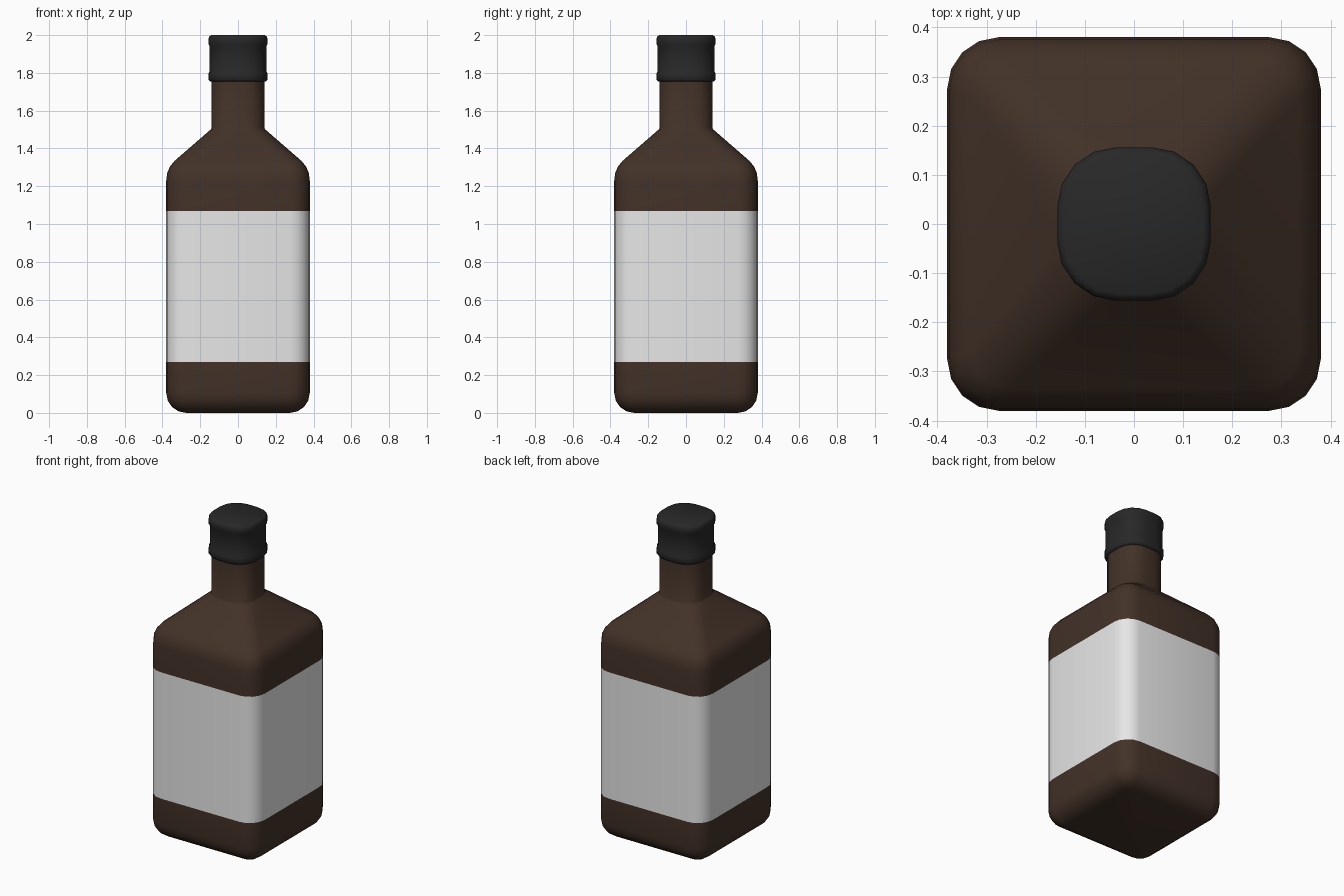
import bpy
import bmesh
from math import sin, cos, pi, radians

if "Cube" in bpy.data.objects:
    bpy.data.objects.remove(bpy.data.objects["Cube"])


def material(name, rgb, roughness=0.5):
    mat = bpy.data.materials.new(name)
    mat.use_nodes = True
    colour = (*rgb, 1)
    mat.diffuse_color = colour
    bsdf = mat.node_tree.nodes["Principled BSDF"]
    bsdf.inputs["Base Color"].default_value = colour
    bsdf.inputs["Roughness"].default_value = roughness
    return mat


brown = material("brown glass", (0.056, 0.032, 0.021))
white = material("white paper", (0.8, 0.8, 0.8))
black = material("black plastic", (0.021, 0.021, 0.021))


def rounded_square(half, radius, z, steps=4):
    """Points of a square with rounded corners, counter-clockwise."""
    points = []
    inner = half - radius
    for corner, (sx, sy) in enumerate(((1, 1), (-1, 1), (-1, -1), (1, -1))):
        for i in range(steps + 1):
            a = (corner + i / steps) * pi / 2
            points.append((sx * inner + radius * cos(a),
                           sy * inner + radius * sin(a), z))
    return points


def loft(name, sections, materials, pick=lambda z: 0):
    """Skin a stack of (half width, corner radius, height) sections."""
    bm = bmesh.new()
    rings = [[bm.verts.new(p) for p in rounded_square(*s)] for s in sections]
    for low, high in zip(rings, rings[1:]):
        for i in range(len(low)):
            j = (i + 1) % len(low)
            bm.faces.new((low[i], low[j], high[j], high[i]))
    bm.faces.new(list(reversed(rings[0])))
    bm.faces.new(rings[-1])
    for face in bm.faces:
        face.material_index = pick(face.calc_center_median().z)
    mesh = bpy.data.meshes.new(name)
    bm.to_mesh(mesh)
    bm.free()
    obj = bpy.data.objects.new(name, mesh)
    bpy.context.collection.objects.link(obj)
    for mat in materials:
        mesh.materials.append(mat)
    bpy.ops.object.select_all(action="DESELECT")
    obj.select_set(True)
    bpy.context.view_layer.objects.active = obj
    bpy.ops.object.shade_smooth_by_angle(angle=radians(60))
    return obj


# Bottle: rounded foot, straight walls with a label band, shoulder and neck
bend = 0.105
label_low, label_high = 0.27, 1.07
foot = []
for i in range(5):
    a = i / 4 * pi / 2
    foot.append((0.275 + bend * sin(a), 0.008 + (bend - 0.008) * sin(a),
                 bend * (1 - cos(a))))
walls = [(0.38, bend, z) for z in (label_low, label_high, 1.23)]
shoulder = [(0.375, 0.1, 1.27), (0.36, 0.09, 1.305), (0.335, 0.08, 1.335),
            (0.145, 0.1, 1.5)]
neck = [(0.14, 0.105, 1.51), (0.14, 0.105, 1.78)]
loft("bottle", foot + walls + shoulder + neck, [brown, white],
     lambda z: 1 if label_low < z < label_high else 0)

# Screw cap: a raised band at the bottom and the top
loft("cap", [(0.148, 0.11, 1.755), (0.156, 0.12, 1.765), (0.156, 0.12, 1.797),
             (0.15, 0.115, 1.81), (0.15, 0.115, 1.942), (0.156, 0.12, 1.953),
             (0.156, 0.12, 1.98), (0.152, 0.117, 1.993), (0.142, 0.11, 2.0)],
     [black])
